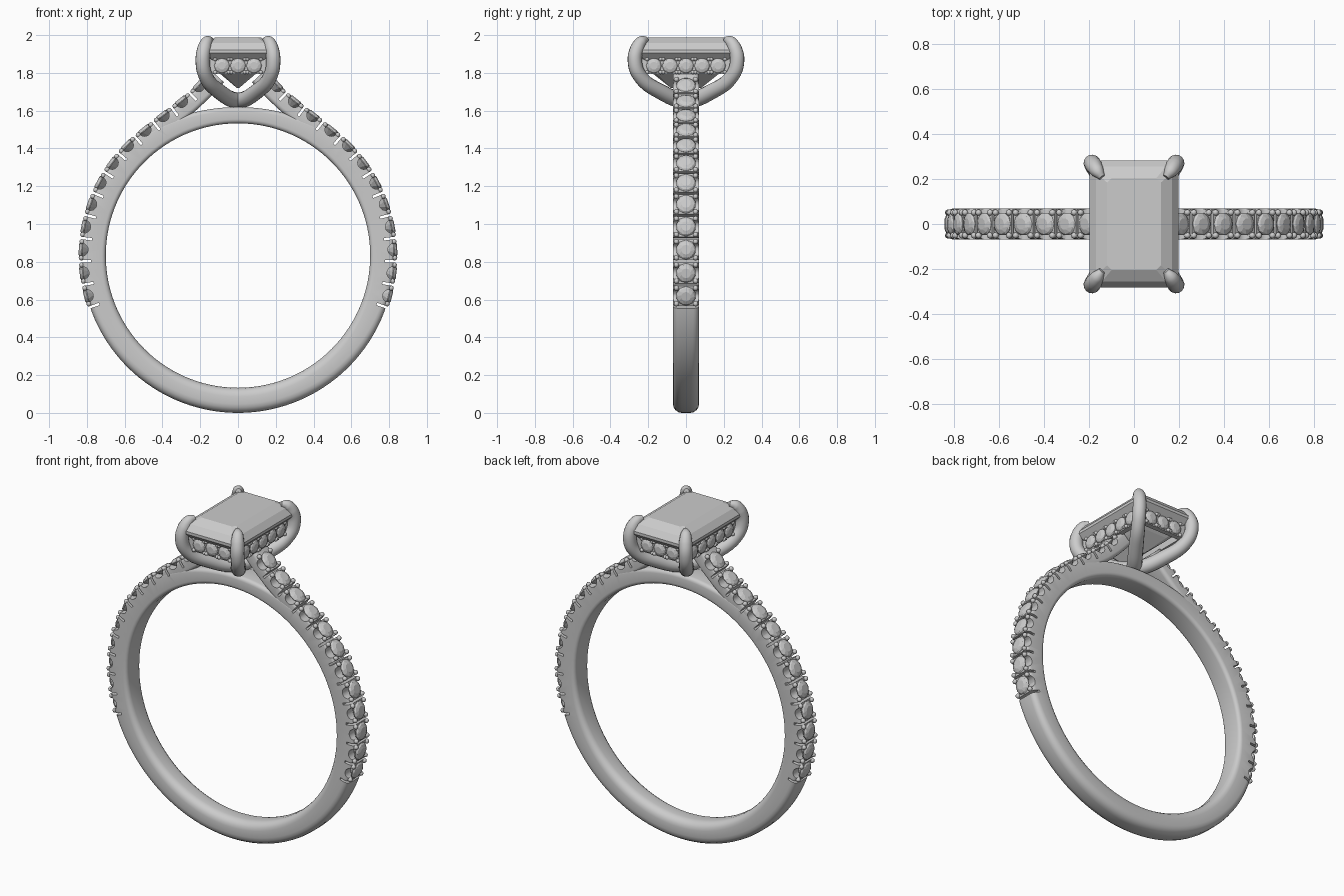
import bpy, bmesh, math
from mathutils import Vector, Matrix

cube = bpy.data.objects.get("Cube")
if cube:
    bpy.data.objects.remove(cube, do_unlink=True)

silver = bpy.data.materials.new("silver grey")
silver.use_nodes = True
silver.diffuse_color = (0.6, 0.6, 0.6, 1)
silver.node_tree.nodes["Principled BSDF"].inputs["Base Color"].default_value = (0.6, 0.6, 0.6, 1)

CENTRE = Vector((0, 0, 0.833))
INNER, OUTER, HALF_WIDTH = 0.70, 0.828, 0.069


def finish(bm, name, smooth=None):
    bmesh.ops.recalc_face_normals(bm, faces=bm.faces)
    mesh = bpy.data.meshes.new(name)
    bm.to_mesh(mesh)
    bm.free()
    mesh.materials.append(silver)
    ob = bpy.data.objects.new(name, mesh)
    bpy.context.collection.objects.link(ob)
    if smooth:
        shade(ob, smooth)
    return ob


def activate(ob):
    bpy.ops.object.select_all(action='DESELECT')
    ob.select_set(True)
    bpy.context.view_layer.objects.active = ob


def shade(ob, degrees):
    activate(ob)
    bpy.ops.object.shade_smooth_by_angle(angle=math.radians(degrees))


def loft(bm, rings, closed=False):
    loops = [[bm.verts.new(p) for p in ring] for ring in rings]
    n = len(loops[0])
    pairs = list(zip(loops, loops[1:]))
    if closed:
        pairs.append((loops[-1], loops[0]))
    else:
        bm.faces.new(loops[0])
        bm.faces.new(loops[-1])
    for a, b in pairs:
        for i in range(n):
            bm.faces.new((a[i], a[(i + 1) % n], b[(i + 1) % n], b[i]))


def section(inner, outer, half, rad):
    """Rounded rectangle standing between two points, lying across y."""
    up = (outer - inner).normalized()
    h = (outer - inner).length / 2
    pts = []
    for q, (sy, sh) in enumerate(((1, 1), (-1, 1), (-1, -1), (1, -1))):
        for i in range(5):
            a = math.radians(q * 90 + i * 22.5)
            y = sy * (half - rad) + rad * math.cos(a)
            t = h + sh * (h - rad) + rad * math.sin(a)
            pts.append(inner + up * t + Vector((0, y, 0)))
    return pts


def polar(deg, r):
    a = math.radians(deg)
    return CENTRE + Vector((math.cos(a) * r, 0, math.sin(a) * r))


# Outer outline of the jewelled half, from low on the side up to the head
outline = [polar(a, OUTER) for a in range(-21, 53)]
outline += [Vector((x, 0, z)) for x, z in
            ((0.41, 1.566), (0.345, 1.615), (0.28, 1.667), (0.21, 1.733), (0.14, 1.81))]


def along(s):
    """Point and tangent at a distance along the outline."""
    for a, b in zip(outline, outline[1:]):
        d = (b - a).length
        if s <= d:
            break
        s -= d
    t = (b - a).normalized()
    return a + t * s, t


def frame(p, out, t):
    """Matrix with local z outwards and local x along the row."""
    m = Matrix((t, out.cross(t), out)).transposed().to_4x4()
    m.translation = p
    return m


START, STEP, COUNT = 0.087, 0.1235, 12


def shank_frame(s, side):
    p, t = along(s)
    out = Vector((t.z, 0, -t.x))
    flip = lambda v: Vector((v.x * side, v.y, v.z))
    return frame(flip(p), flip(out), flip(t))


# Cutter: slots between the small stones and scallops below them
bm = bmesh.new()
for side in (1, -1):
    for i in range(COUNT):
        seat = shank_frame(START + i * STEP, side)
        bmesh.ops.create_cone(bm, cap_ends=True, segments=16, radius1=0.034, radius2=0.034,
                              depth=0.3, matrix=seat @ Matrix.Rotation(math.pi / 2, 4, 'X'))
        slot = shank_frame(START + (i - 0.5) * STEP, side)
        bmesh.ops.create_cube(bm, size=1, matrix=slot @ Matrix.Diagonal((0.013, 0.3, 0.1, 1)))
cutter = finish(bm, "seat_cutter")
cutter.hide_render = True


def carve(ob):
    mod = ob.modifiers.new("seats", 'BOOLEAN')
    mod.operation, mod.solver, mod.object = 'DIFFERENCE', 'EXACT', cutter
    activate(ob)
    bpy.ops.object.modifier_apply(modifier=mod.name)
    shade(ob, 35)


# Band: full circle, thinner at the top where it bridges under the head
bm = bmesh.new()
rings = []
for deg in range(0, 360, 3):
    s = math.sin(math.radians(deg))
    r = OUTER - 0.042 * max(0, (s - 0.72) / 0.28)
    if s < 0:
        r += 0.005 * -s
    rings.append(section(polar(deg, INNER), polar(deg, r), HALF_WIDTH, 0.022 + 0.025 * max(0, -s)))
loft(bm, rings, closed=True)
carve(finish(bm, "band"))

# Shoulders leaving the band and rising to the head
for side, label in ((1, "left"), (-1, "right")):
    bm = bmesh.new()
    rings = []
    total = sum((b - a).length for a, b in zip(outline, outline[1:]))
    for i in range(25):
        s = 1.0 + (total - 1.0) * i / 24
        m = shank_frame(s, side)
        out = m.to_3x3().col[2]
        rings.append(section(m.translation - out * 0.088, m.translation, HALF_WIDTH - 0.001, 0.022))
    loft(bm, rings)
    carve(finish(bm, label + "_shoulder"))
bpy.data.objects.remove(cutter, do_unlink=True)


def small_stone(bm, m, r):
    """Faceted round stone: table, crown, girdle and pavilion."""
    rings = []
    for k, z, turn in ((0.5, 0.3, 0), (0.86, 0.16, 0.5), (1, 0, 0), (1, -0.08, 0), (0.12, -0.8, 0)):
        rings.append([m @ Vector((r * k * math.cos((j + turn) * math.tau / 10),
                                  r * k * math.sin((j + turn) * math.tau / 10), r * z))
                      for j in range(10)])
    loft(bm, rings)


def beads(bm, m, along_row, across, r):
    for sx in (1, -1):
        for sy in (1, -1):
            bmesh.ops.create_icosphere(
                bm, subdivisions=2, radius=r,
                matrix=m @ Matrix.Translation((sx * along_row, sy * across, 0)))


# Shank stones with their holding beads
stones, grips = bmesh.new(), bmesh.new()
for side in (1, -1):
    for i in range(COUNT):
        m = shank_frame(START + i * STEP, side)
        small_stone(stones, m, 0.052)
        beads(grips, m, 0.043, 0.051, 0.014)
finish(stones, "shank_stones")
finish(grips, "shank_beads", 60)

# Basket: four walls below the centre stone, each set with a row of stones
BX, BY, ROW_Z = 0.165, 0.247, 1.838
wall, stones, grips = bmesh.new(), bmesh.new(), bmesh.new()
for sign in (1, -1):
    for axis, dist, length, count in ((0, BX, BY, 5), (1, BY, BX, 3)):
        out = Vector((sign, 0, 0)) if axis == 0 else Vector((0, sign, 0))
        t = Vector((0, 0, 1)).cross(out)
        for z, height, depth in ((ROW_Z, 0.09, 0.03), (1.893, 0.02, 0.042)):
            p = out * (dist - 0.015) + Vector((0, 0, z))
            bmesh.ops.create_cube(wall, size=1, matrix=frame(p, out, t)
                                  @ Matrix.Diagonal((length * 2, height, depth, 1)))
        for i in range(count):
            p = out * (dist + 0.004) + t * (i - (count - 1) / 2) * 0.085 + Vector((0, 0, ROW_Z))
            m = frame(p, out, t)
            small_stone(stones, m, 0.041)
            beads(grips, m, 0.036, 0.035, 0.011)
finish(wall, "basket_wall")
finish(stones, "basket_stones")
finish(grips, "basket_beads", 60)

# Centre stone: stepped rectangle with clipped corners
bm = bmesh.new()
rings = []
for x, y, z, c in ((0.12, 0.205, 1.988, 0.02), (0.17, 0.256, 1.958, 0.028), (0.199, 0.284, 1.922, 0.035),
                   (0.199, 0.284, 1.905, 0.035), (0.1, 0.18, 1.80, 0.02), (0.006, 0.08, 1.72, 0.003)):
    rings.append([Vector((px, py, z)) for px, py in
                  ((x, y - c), (x - c, y), (c - x, y), (-x, y - c),
                   (-x, c - y), (c - x, -y), (x - c, -y), (x, c - y))])
loft(bm, rings)
finish(bm, "centre_stone")

# Prongs: two crossing loops, each holding a pair of opposite corners
half = ((0.1, 0.137, 1.702, 1.08), (0.172, 0.245, 1.785, 1), (0.187, 0.271, 1.865, 1),
        (0.178, 0.258, 1.93, 0.98), (0.163, 0.235, 1.966, 0.8), (0.143, 0.208, 1.978, 0.4))
for side, label in ((1, "first"), (-1, "second")):
    pts = [(-x, -y, z, r) for x, y, z, r in reversed(half)] + [(0, 0, 1.655, 1.12)] + list(half)
    curve = bpy.data.curves.new(label + "_prong_loop", 'CURVE')
    curve.dimensions = '3D'
    curve.bevel_depth, curve.bevel_resolution = 0.038, 5
    curve.resolution_u = 8
    curve.use_fill_caps = True
    spline = curve.splines.new('BEZIER')
    spline.bezier_points.add(len(pts) - 1)
    for bp, (x, y, z, r) in zip(spline.bezier_points, pts):
        bp.co, bp.radius = (x * side, y, z), r
        bp.handle_left_type = bp.handle_right_type = 'AUTO'
    curve.materials.append(silver)
    ob = bpy.data.objects.new(label + "_prong_loop", curve)
    bpy.context.collection.objects.link(ob)
    activate(ob)
    bpy.ops.object.convert(target='MESH')
    shade(bpy.context.view_layer.objects.active, 50)
